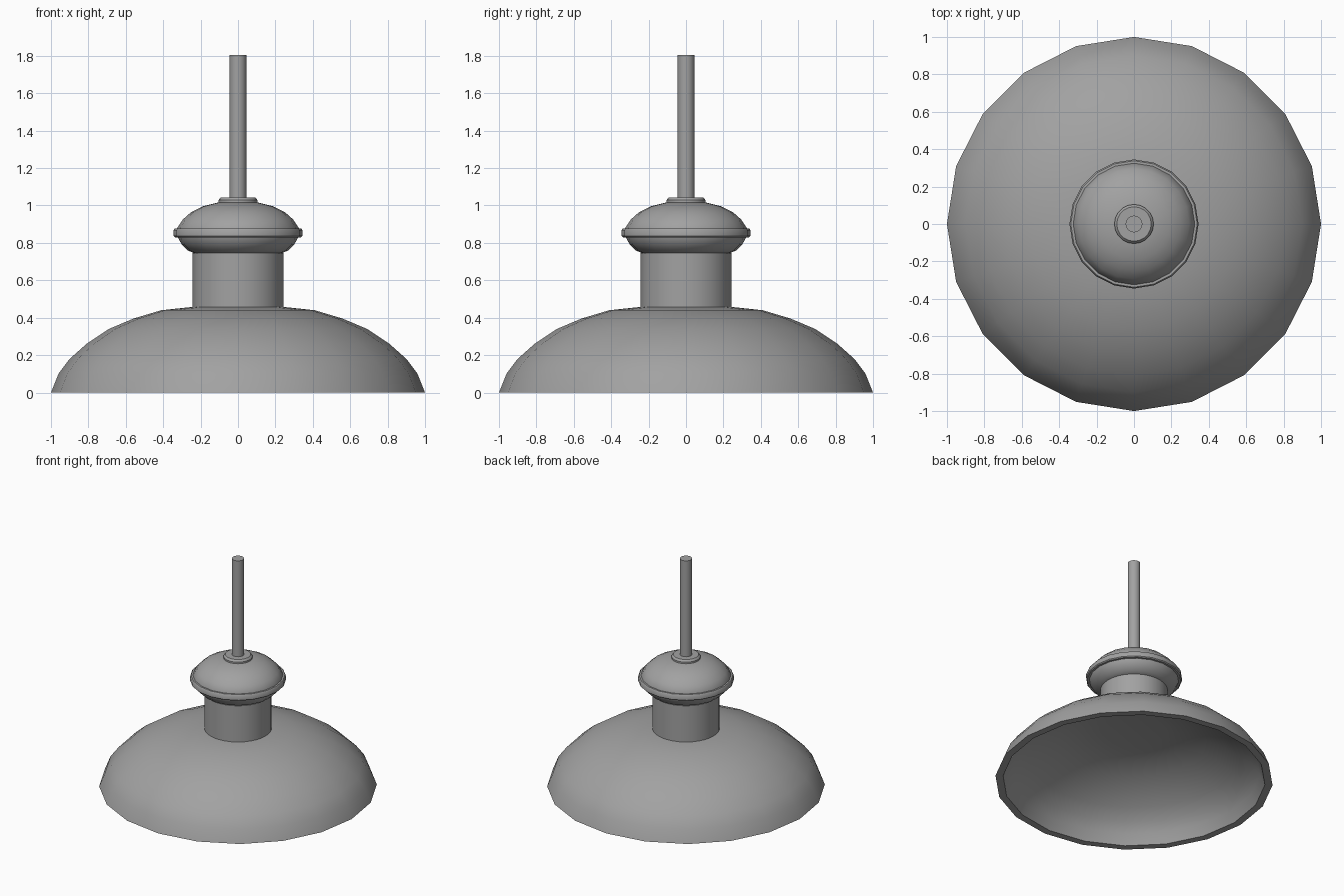
import bpy, bmesh, math

cube = bpy.data.objects.get("Cube")
if cube:
    bpy.data.objects.remove(cube, do_unlink=True)

metal = bpy.data.materials.new("grey_metal")
metal.use_nodes = True
GREY = (0.36, 0.36, 0.36, 1)
metal.diffuse_color = GREY
metal.node_tree.nodes["Principled BSDF"].inputs["Base Color"].default_value = GREY


def lathe(name, profile, sides=20, angle=35):
    """Spin an (r, z) profile around z; points with r = 0 close the shape."""
    bm = bmesh.new()
    verts = [bm.verts.new((r, 0, z)) for r, z in profile]
    edges = [bm.edges.new(pair) for pair in zip(verts, verts[1:])]
    bmesh.ops.spin(bm, geom=verts + edges, cent=(0, 0, 0), axis=(0, 0, 1),
                   angle=math.tau, steps=sides, use_duplicate=False)
    bmesh.ops.remove_doubles(bm, verts=bm.verts, dist=0.0005)
    bmesh.ops.recalc_face_normals(bm, faces=bm.faces)
    mesh = bpy.data.meshes.new(name)
    bm.to_mesh(mesh)
    bm.free()
    mesh.materials.append(metal)
    obj = bpy.data.objects.new(name, mesh)
    bpy.context.collection.objects.link(obj)
    bpy.ops.object.select_all(action="DESELECT")
    obj.select_set(True)
    bpy.context.view_layer.objects.active = obj
    bpy.ops.object.shade_smooth_by_angle(angle=math.radians(angle))
    return obj


# Wide hollow shade with a thick rim
lathe("shade", [(0, 0.46), (0.24, 0.458), (0.41, 0.44), (0.56, 0.395), (0.69, 0.34),
                (0.81, 0.26), (0.90, 0.18), (0.96, 0.10), (1.0, 0),
                (0.945, 0), (0.91, 0.08), (0.86, 0.15), (0.775, 0.22), (0.66, 0.29),
                (0.54, 0.345), (0.40, 0.39), (0.24, 0.41), (0, 0.412)])

# Straight neck
lathe("neck", [(0, 0.44), (0.243, 0.44), (0.243, 0.745), (0, 0.745)], 32)

# Rounded housing, lower bowl and upper dome
lathe("housing", [(0, 0.74), (0.23, 0.742), (0.268, 0.76), (0.30, 0.79), (0.325, 0.835),
                  (0.325, 0.88), (0.295, 0.925), (0.25, 0.965), (0.19, 0.995),
                  (0.11, 1.015), (0, 1.02)], 20, 50)

# Band around the housing
lathe("band", [(0.31, 0.83), (0.338, 0.83), (0.345, 0.837), (0.345, 0.868),
               (0.338, 0.878), (0.31, 0.878)])

# Collar and hanging rod
lathe("collar", [(0, 1.01), (0.105, 1.01), (0.105, 1.028), (0.092, 1.043), (0, 1.043)])
lathe("rod", [(0, 1.03), (0.045, 1.03), (0.045, 1.805), (0, 1.805)])
